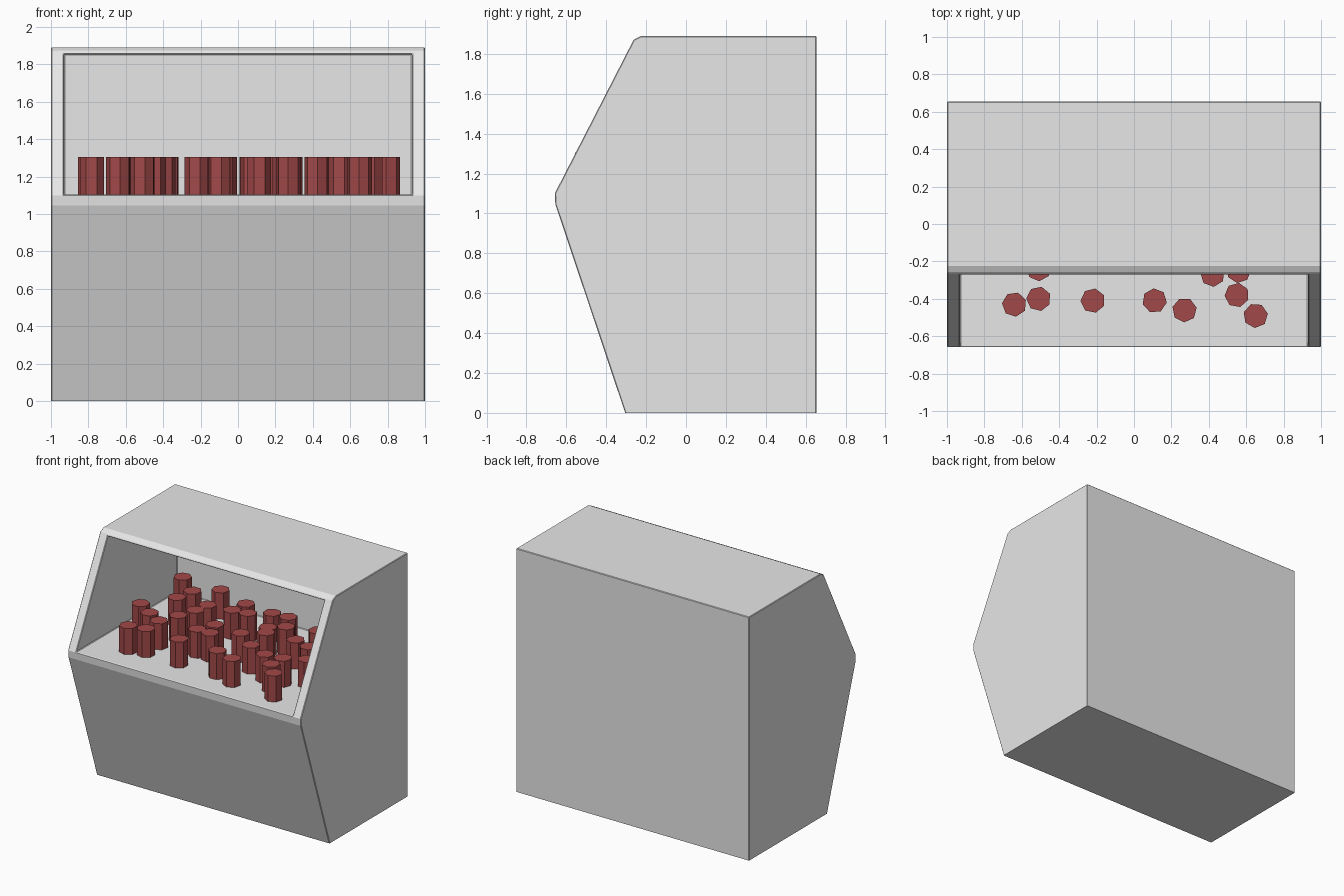
import bpy
import bmesh
import math
import random

random.seed(4)
cube = bpy.data.objects.get("Cube")
if cube:
    bpy.data.objects.remove(cube, do_unlink=True)


def make_material(name, colour):
    material = bpy.data.materials.new(name)
    material.use_nodes = True
    material.diffuse_color = (*colour, 1)
    shader = next(n for n in material.node_tree.nodes if n.type == "BSDF_PRINCIPLED")
    shader.inputs["Base Color"].default_value = (*colour, 1)
    return material


def mesh_from(bm, name, material):
    mesh = bpy.data.meshes.new(name)
    bm.to_mesh(mesh)
    bm.free()
    mesh.materials.append(material)
    return mesh


def add_object(name, mesh):
    obj = bpy.data.objects.new(name, mesh)
    bpy.context.scene.collection.objects.link(obj)
    return obj


grey = make_material("light grey", (.8, .8, .8))
red = make_material("dark red", (.36, .065, .065))

# Cabinet: side profile (y, z) extruded across the width
FLOOR, CEILING, BACK, INNER_X = 1.10, 1.855, .58, .93
RIDGE, BROW = (-.658, 1.1), (-.262, 1.872)
profile = [(-.305, 0), (-.655, 1.045), RIDGE, BROW, (-.225, 1.89), (.655, 1.89), (.655, 0)]
bm = bmesh.new()
side = bm.faces.new([bm.verts.new((-1, y, z)) for y, z in profile])
extruded = bmesh.ops.extrude_face_region(bm, geom=[side])["geom"]
for v in extruded:
    if isinstance(v, bmesh.types.BMVert):
        v.co.x = 1
bmesh.ops.recalc_face_normals(bm, faces=bm.faces[:])

# Display opening: inset the sloping face, then push it to the back wall
slope = max((f for f in bm.faces if f.normal.y < -.3 and f.normal.z > .3),
            key=lambda f: f.calc_area())
bmesh.ops.inset_region(bm, faces=[slope], thickness=.05)
middle = slope.calc_center_median().z
lean = (BROW[0] - RIDGE[0]) / (BROW[1] - RIDGE[1])
for v in slope.verts:
    v.co.x = math.copysign(INNER_X, v.co.x)
    v.co.z = CEILING if v.co.z > middle else FLOOR + .004
    v.co.y = RIDGE[0] + (v.co.z - RIDGE[1]) * lean
back_wall = bmesh.ops.extrude_discrete_faces(bm, faces=[slope])["faces"][0]
for v in back_wall.verts:
    v.co.y = BACK
    if v.co.z < middle:
        v.co.z = FLOOR
bmesh.ops.recalc_face_normals(bm, faces=bm.faces[:])

# Narrow chamfers on every sharp edge above the base
sharp = [e for e in bm.edges
         if max(v.co.z for v in e.verts) > .01 and e.calc_face_angle(0) > .6]
bmesh.ops.bevel(bm, geom=sharp, offset=.012, segments=1, profile=.5,
                affect="EDGES", clamp_overlap=True)
add_object("cabinet", mesh_from(bm, "cabinet", grey))

# Pegs: one seven-sided prism shared by all, standing on the display floor
PEG_HEIGHT = .205
bm = bmesh.new()
bmesh.ops.create_cone(bm, cap_ends=True, segments=7, radius1=.066, radius2=.066,
                      depth=PEG_HEIGHT)
peg_mesh = mesh_from(bm, "peg", red)
peg_spots = [
    (-.64, -.43), (-.51, -.4), (-.22, -.41), (.11, -.41), (.27, -.46), (.55, -.38),
    (.65, -.49), (.42, -.27), (.56, -.25), (-.51, -.24), (.25, -.2), (-.78, -.08),
    (-.64, -.17), (-.79, .45), (-.6, .3), (-.45, .43), (-.63, .15), (-.38, .17),
    (-.17, .34), (.07, .32), (.2, .33), (-.4, .05), (-.45, -.09), (-.19, .2),
    (-.07, .22), (-.15, -.07), (-.21, -.2), (-.1, -.2), (.18, .11), (.28, .19),
    (.22, .03), (.08, -.08), (.46, .05), (.6, .01), (.71, -.17), (.5, .26), (.8, .1),
]
for x, y in peg_spots:
    peg = add_object("peg", peg_mesh)
    peg.location = (x, y, FLOOR + PEG_HEIGHT / 2)
    peg.rotation_euler.z = random.uniform(0, math.tau)
